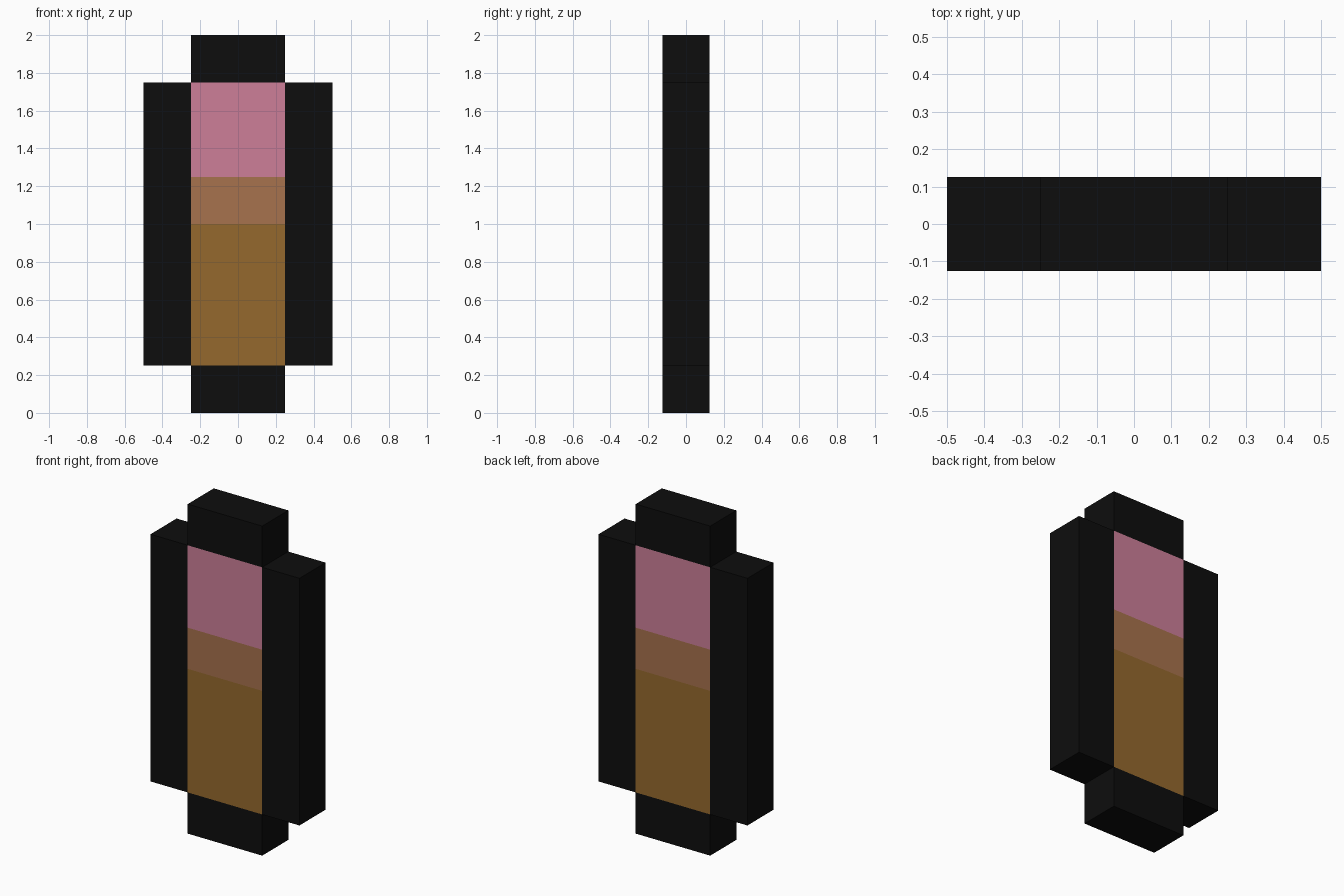
import bpy
import bmesh

if "Cube" in bpy.data.objects:
    bpy.data.objects.remove(bpy.data.objects["Cube"])

DEPTH = 0.25


def srgb(*rgb):
    """8-bit display colour to linear RGBA."""
    lin = [(c / 255 / 12.92) if c / 255 <= 0.04045 else ((c / 255 + 0.055) / 1.055) ** 2.4 for c in rgb]
    return (*lin, 1.0)


def material(name, *rgb):
    mat = bpy.data.materials.new(name)
    mat.diffuse_color = srgb(*rgb)
    mat.use_nodes = True
    mat.node_tree.nodes["Principled BSDF"].inputs["Base Color"].default_value = mat.diffuse_color
    return mat


def block(name, x0, x1, z0, z1, mat):
    """Full-depth box spanning the given x and z ranges."""
    bm = bmesh.new()
    bmesh.ops.create_cube(bm, size=1.0)
    for v in bm.verts:
        v.co = (x0 if v.co.x < 0 else x1, v.co.y * DEPTH, z0 if v.co.z < 0 else z1)
    mesh = bpy.data.meshes.new(name)
    bm.to_mesh(mesh)
    bm.free()
    mesh.materials.append(mat)
    obj = bpy.data.objects.new(name, mesh)
    bpy.context.collection.objects.link(obj)
    return obj


black = material("black", 13, 13, 13)
pink = material("pink", 205, 127, 153)
tan = material("light brown", 167, 114, 77)
brown = material("brown", 149, 105, 45)

# Coloured core, stacked bottom to top
block("lower_core", -0.25, 0.25, 0.25, 1.0, brown)
block("middle_band", -0.25, 0.25, 1.0, 1.25, tan)
block("upper_core", -0.25, 0.25, 1.25, 1.75, pink)

# Black outline: end caps and mirrored side rails
block("bottom_cap", -0.25, 0.25, 0.0, 0.25, black)
block("top_cap", -0.25, 0.25, 1.75, 2.0, black)
for side, x0 in (("left", -0.5), ("right", 0.25)):
    block(side + "_rail", x0, x0 + 0.25, 0.25, 1.75, black)
